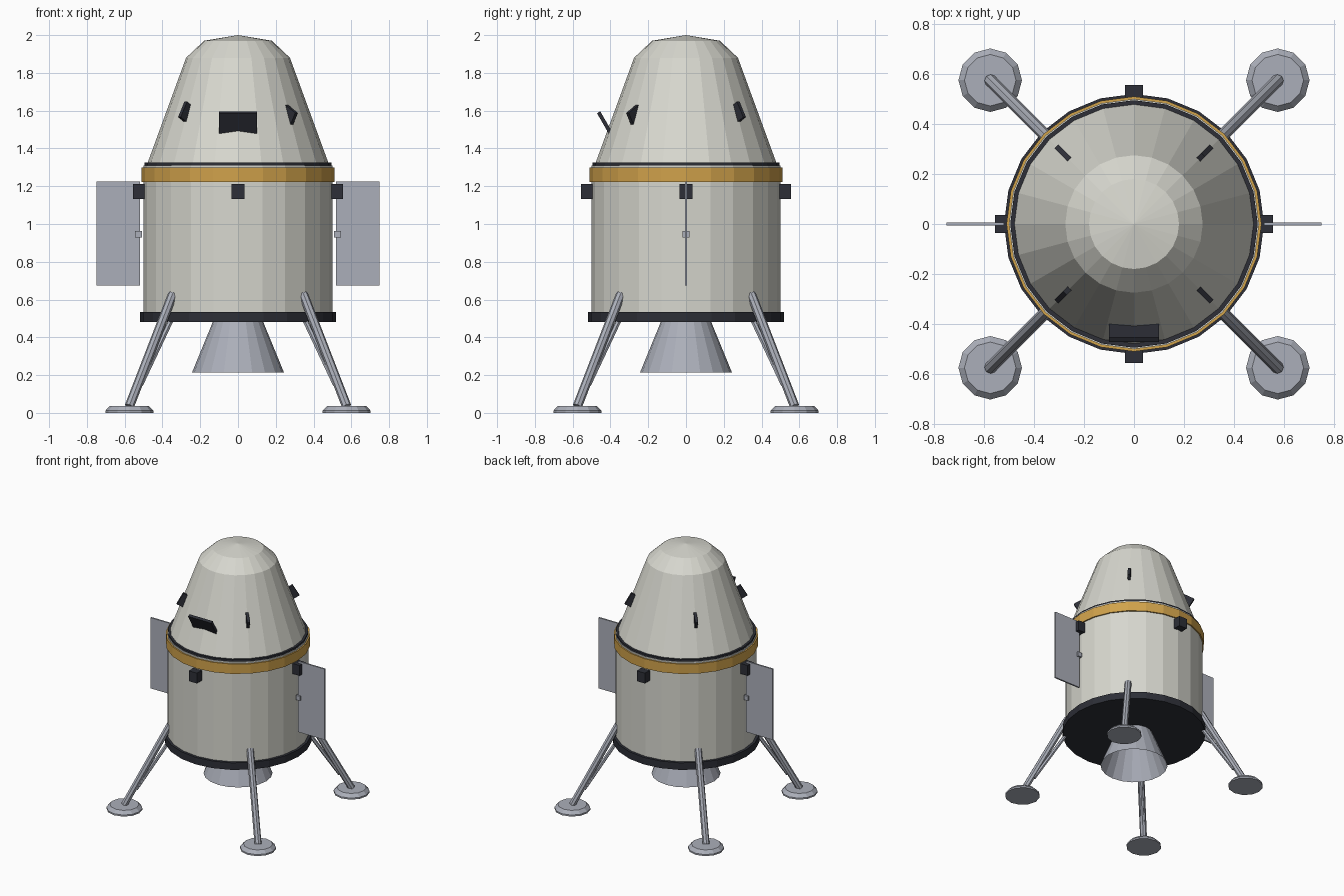
import bpy, bmesh
from math import pi, cos, sin, radians
from mathutils import Vector, Matrix

if "Cube" in bpy.data.objects:
    bpy.data.objects.remove(bpy.data.objects["Cube"])


def material(name, rgb):
    m = bpy.data.materials.new(name)
    m.use_nodes = True
    m.diffuse_color = (*rgb, 1)
    m.node_tree.nodes["Principled BSDF"].inputs["Base Color"].default_value = (*rgb, 1)
    return m


hull = material("hull_white", (0.68, 0.68, 0.62))
metal = material("blue_grey_metal", (0.41, 0.43, 0.49))
gold = material("gold_foil", (0.63, 0.36, 0.07))
dark = material("charcoal", (0.026, 0.028, 0.038))


def finish(name, bm, mat):
    bmesh.ops.recalc_face_normals(bm, faces=bm.faces)
    me = bpy.data.meshes.new(name)
    bm.to_mesh(me)
    bm.free()
    me.materials.append(mat)
    ob = bpy.data.objects.new(name, me)
    bpy.context.collection.objects.link(ob)
    return ob


def lathe(name, profile, mat, sides=24, centre=(0, 0), capped=True):
    """Flat-sided solid of revolution from (radius, height) pairs."""
    bm = bmesh.new()
    rings = []
    for r, z in profile:
        angles = [2 * pi * i / sides for i in range(sides)]
        rings.append([bm.verts.new((centre[0] + r * cos(a), centre[1] + r * sin(a), z))
                      for a in angles])
    for low, high in zip(rings, rings[1:]):
        for i in range(sides):
            j = (i + 1) % sides
            bm.faces.new((low[i], low[j], high[j], high[i]))
    if capped:
        bm.faces.new(rings[0])
        bm.faces.new(rings[-1])
    bmesh.ops.remove_doubles(bm, verts=bm.verts, dist=1e-5)
    return finish(name, bm, mat)


def box(name, size, matrix, mat):
    bm = bmesh.new()
    bmesh.ops.create_cube(bm, size=1, matrix=matrix @ Matrix.Diagonal((*size, 1)))
    return finish(name, bm, mat)


def strut(name, start, end, radius, mat, sides=8):
    start, end = Vector(start), Vector(end)
    axis = end - start
    bm = bmesh.new()
    place = Matrix.Translation((start + end) / 2) @ axis.to_track_quat("Z", "Y").to_matrix().to_4x4()
    bmesh.ops.create_cone(bm, cap_ends=True, segments=sides, radius1=radius,
                          radius2=radius, depth=axis.length, matrix=place)
    return finish(name, bm, mat)


# Service section and its bands
lathe("service_body", [(0.5, 0.5), (0.5, 1.31)], hull)
lathe("base_ring", [(0.52, 0.48), (0.52, 0.535)], dark)
lathe("gold_band", [(0.51, 1.222), (0.51, 1.298)], gold)
lathe("separation_ring", [(0.495, 1.307), (0.495, 1.325)], dark)

# Crew capsule with a shallow cap
capsule = lathe("capsule", [(0.48, 1.32), (0.275, 1.88), (0.18, 1.97)], hull)
lathe("capsule_cap", [(0.18, 1.97), (0.001, 2.0)], hull)

# Engine bell, open underneath
lathe("engine_bell", [(0.243, 0.215), (0.13, 0.49)], metal, sides=20, capped=False)

# Landing legs with a brace and a foot pad at each corner
for sx in (-1, 1):
    for sy in (-1, 1):
        side = ("front" if sy < 0 else "back") + ("_left" if sx > 0 else "_right")

        def corner(d, z):
            return (sx * d, sy * d, z)

        strut(side + "_leg", corner(0.345, 0.63), corner(0.575, 0.035), 0.025, metal)
        strut(side + "_brace", corner(0.35, 0.5), corner(0.515, 0.15), 0.014, metal, 6)
        lathe(side + "_foot_pad", [(0.127, 0), (0.127, 0.012), (0.103, 0.037)], metal,
              12, (sx * 0.575, sy * 0.575))

        # Thin corner window frames, tilted alternately out and in
        turn = Matrix.Rotation(sy * (pi / 4 if sx > 0 else 3 * pi / 4), 4, "Z")
        tilt = Matrix.Rotation(radians(-30 * sx * sy * -1), 4, "Y")
        place = turn @ Matrix.Translation((0.363, 0, 1.577)) @ tilt
        if sx * sy < 0:
            place = turn @ Matrix.Translation((0.363, 0, 1.577)) @ Matrix.Rotation(radians(30), 4, "Y")
        else:
            place = turn @ Matrix.Translation((0.363, 0, 1.577)) @ Matrix.Rotation(radians(-30), 4, "Y")
        box(side + "_window", (0.12, 0.02, 0.095), place, dark)

# Front window plate, leaning outward at the top
box("front_window", (0.2, 0.02, 0.13),
    Matrix.Translation((0, -0.43, 1.535)) @ Matrix.Rotation(radians(30), 4, "X"), dark)

# Thruster blocks around the body
for i, name in enumerate(("left", "back", "right", "front")):
    place = Matrix.Rotation(i * pi / 2, 4, "Z") @ Matrix.Translation((0.52, 0, 1.172))
    box(name + "_thruster", (0.07, 0.07, 0.08), place, dark)

# Side panels on small hinge blocks
for sx, name in ((1, "left"), (-1, "right")):
    box(name + "_panel", (0.23, 0.012, 0.55), Matrix.Translation((sx * 0.635, 0, 0.95)), metal)
    box(name + "_hinge", (0.035, 0.035, 0.035), Matrix.Translation((sx * 0.527, 0, 0.945)), metal)
